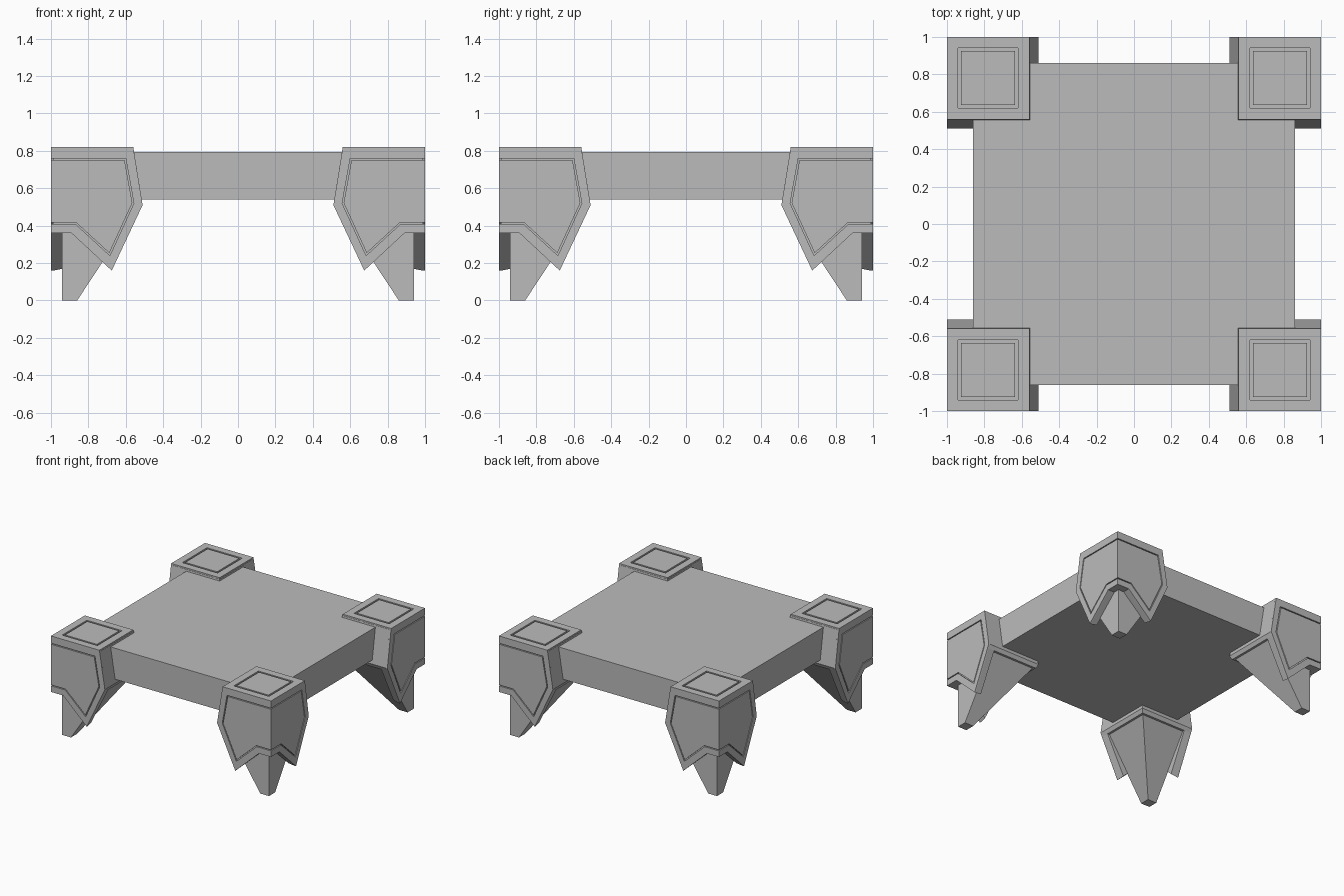
import bpy, bmesh

old = bpy.data.objects.get("Cube")
if old:
    bpy.data.objects.remove(old, do_unlink=True)

grey = bpy.data.materials.new("stone grey")
grey.use_nodes = True
COLOUR = (0.5, 0.5, 0.5, 1)
grey.diffuse_color = COLOUR
grey.node_tree.nodes["Principled BSDF"].inputs["Base Color"].default_value = COLOUR


def loft(name, rings):
    """Skin a stack of matching rings of 3D points and cap both ends."""
    bm = bmesh.new()
    loops = [[bm.verts.new(p) for p in ring] for ring in rings]
    for a, b in zip(loops, loops[1:]):
        for i in range(len(a)):
            j = (i + 1) % len(a)
            bm.faces.new((a[i], a[j], b[j], b[i]))
    bm.faces.new(loops[0])
    bm.faces.new(loops[-1])
    bmesh.ops.recalc_face_normals(bm, faces=bm.faces)
    mesh = bpy.data.meshes.new(name)
    bm.to_mesh(mesh)
    bm.free()
    mesh.materials.append(grey)
    obj = bpy.data.objects.new(name, mesh)
    bpy.context.collection.objects.link(obj)
    return obj


def square(lo, hi, z):
    return [(lo, lo, z), (hi, lo, z), (hi, hi, z), (lo, hi, z)]


# Shield outlines on an outer face: (distance from centre, height)
OUTLINE = [(1, .82), (.56, .82), (.51, .51), (.675, .16), (.89, .36), (1, .36)]
BACK = [(1, .82), (.56, .82), (.51, .51), (.68, .17), (.89, .36), (1, .36)]
LINE = [(1, .76), (.6, .76), (.557, .52), (.685, .24), (.87, .41), (1, .41)]
PANEL = [(1, .752), (.607, .752), (.565, .521), (.688, .254), (.867, .418), (1, .418)]
FLOOR = 0.988      # depth of the engraved groove


def corner(sx, sy, label):
    def add(part, rings):
        loft(f"{label}_{part}",
             [[(sx * x, sy * y, z) for x, y, z in ring] for ring in rings])

    # Tapered block and foot
    add("block", [square(.525, FLOOR, .48), square(.51, FLOOR, .51),
                  square(.558, FLOOR, .808)])
    add("foot", [square(.86, .94, 0), square(.54, .94, .485)])

    # Cap: square rim and centre panel with a groove between
    outer, inner = square(.56, 1, .82), square(.62, .94, .82)
    for i in range(4):
        j = (i + 1) % 4
        quad = [outer[i], outer[j], inner[j], inner[i]]
        add(f"cap_rim_{i + 1}", [quad, [(x, y, .808) for x, y, z in quad]])
    add("cap_panel", [square(.635, .925, .808), square(.635, .925, .82)])

    # Shield plates on the two outer faces
    rim = OUTLINE + LINE[::-1]
    for side, place in (("end", lambda u, z, d: (u, d, z)),
                        ("side", lambda u, z, d: (d, u, z))):
        def slab(part, front, back, d_front, d_back):
            add(f"{side}_{part}",
                [[place(min(u, d_front), z, d_front) for u, z in front],
                 [place(min(u, d_front), z, d_back) for u, z in back]])
        slab("shield", [(u, min(z, .808)) for u, z in OUTLINE],
             [(u, min(z, .808)) for u, z in BACK], FLOOR, .935)
        slab("shield_rim", rim, rim, 1, FLOOR)
        slab("shield_panel", PANEL, PANEL, 1, FLOOR)


loft("table_slab", [square(-.86, .86, .54), square(-.86, .86, .795)])

for sx, x_name in ((1, "left"), (-1, "right")):
    for sy, y_name in ((-1, "front"), (1, "back")):
        corner(sx, sy, f"{y_name}_{x_name}")
